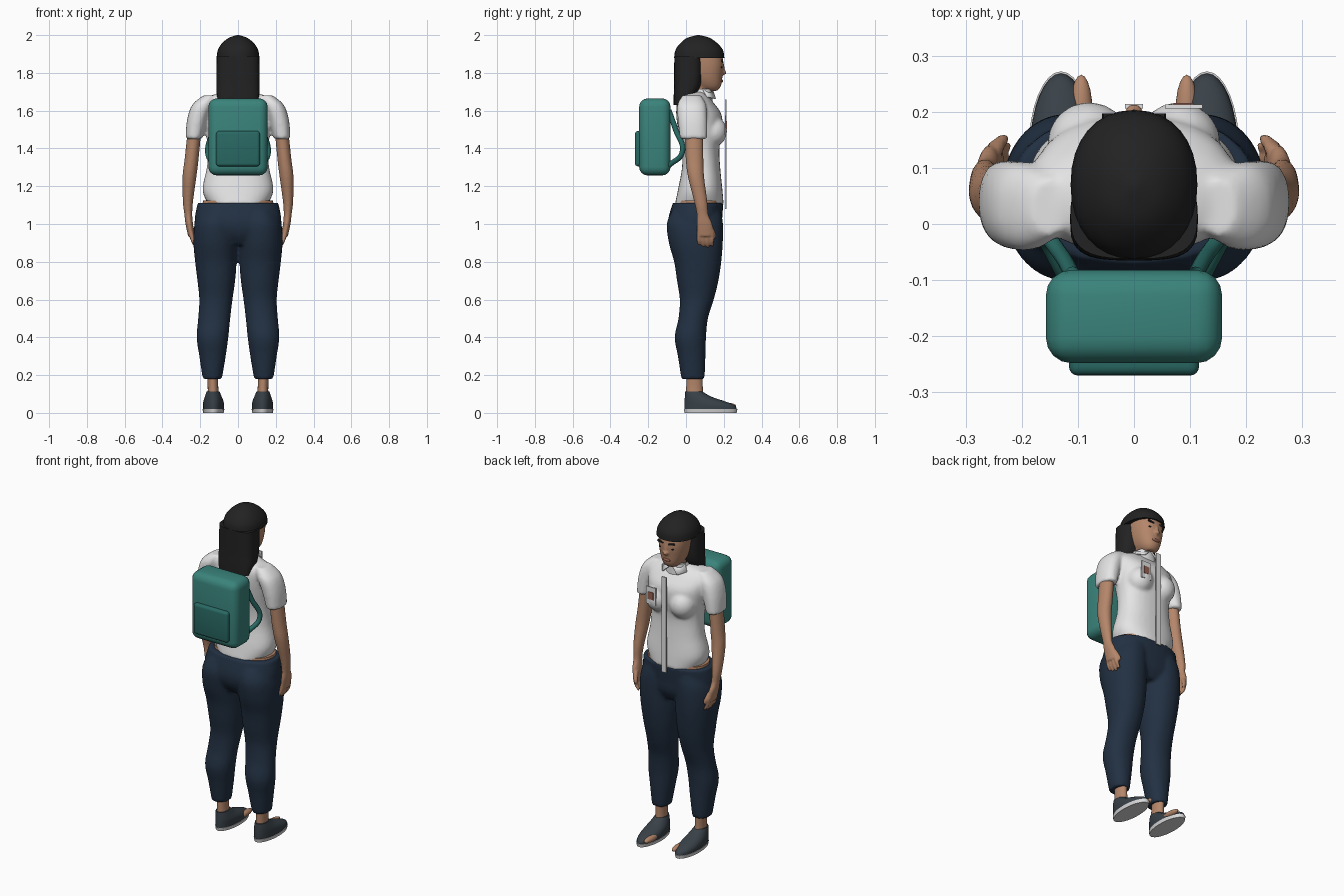
import bpy, bmesh, math
from mathutils import Matrix, Vector

default = bpy.data.objects.get("Cube")
if default:
    bpy.data.objects.remove(default, do_unlink=True)


def material(name, red, green, blue):
    mat = bpy.data.materials.new(name)
    mat.use_nodes = True
    colour = (red, green, blue, 1)
    mat.diffuse_color = colour
    mat.node_tree.nodes["Principled BSDF"].inputs["Base Color"].default_value = colour
    return mat


skin = material("skin", .46, .24, .145)
black = material("black hair", .016, .016, .016)
white = material("white cloth", .78, .78, .79)
navy = material("navy denim", .016, .03, .055)
teal = material("teal canvas", .042, .23, .2)
dark_teal = material("dark teal canvas", .022, .14, .125)
charcoal = material("charcoal canvas", .04, .053, .065)
rubber = material("white rubber", .7, .7, .7)
rose = material("rose brown", .3, .12, .085)


def spline(a, b, c, d, t):
    """Catmull-Rom blend of four ring descriptions."""
    return [q + .5 * t * (r - p + t * (2 * p - 5 * q + 4 * r - s + t * (3 * (q - r) + s - p)))
            for p, q, r, s in zip(a, b, c, d)]


def loft(bm, rings, side=1, power=2.3, count=32, steps=4, caps=True):
    """Smooth closed body through rings of (z, centre x, centre y, radius x, radius y)."""
    fine = []
    last = len(rings) - 1
    for i in range(last):
        four = [rings[max(0, min(last, i + k))] for k in (-1, 0, 1, 2)]
        fine += [spline(*four, step / steps) for step in range(steps)]
    fine.append(rings[last])
    loops = []
    for z, cx, cy, rx, ry in fine:
        loop = []
        for k in range(count):
            angle = math.tau * k / count
            c, s = math.cos(angle), math.sin(angle)
            x = math.copysign(abs(c) ** (2 / power), c) * rx
            y = math.copysign(abs(s) ** (2 / power), s) * ry
            loop.append(bm.verts.new((side * cx + x, cy + y, z)))
        loops.append(loop)
    for low, high in zip(loops, loops[1:]):
        for k in range(count):
            j = (k + 1) % count
            bm.faces.new((low[k], low[j], high[j], high[k]))
    if caps:
        bm.faces.new(loops[0][::-1])
        bm.faces.new(loops[-1])


def ball(bm, centre, radii):
    matrix = Matrix.Translation(centre) @ Matrix.Diagonal((*radii, 1))
    bmesh.ops.create_uvsphere(bm, u_segments=20, v_segments=12, radius=1, matrix=matrix)


def finish(name, bm, mat, voxel=0, angle=45):
    """Turn the bmesh into an object; voxel fuses overlapping volumes into one skin."""
    bmesh.ops.recalc_face_normals(bm, faces=bm.faces)
    mesh = bpy.data.meshes.new(name)
    bm.to_mesh(mesh)
    bm.free()
    mesh.materials.append(mat)
    obj = bpy.data.objects.new(name, mesh)
    bpy.context.scene.collection.objects.link(obj)
    bpy.ops.object.select_all(action='DESELECT')
    obj.select_set(True)
    bpy.context.view_layer.objects.active = obj
    bpy.ops.object.shade_smooth_by_angle(angle=math.radians(angle))
    if voxel:
        remesh = obj.modifiers.new("fuse", 'REMESH')
        remesh.mode = 'VOXEL'
        remesh.voxel_size = voxel
        remesh.use_smooth_shade = True
        smooth = obj.modifiers.new("soften", 'SMOOTH')
        smooth.factor = .5
        smooth.iterations = 4
    return obj


def box(name, low, high, mat, bevel=0, tilt=0):
    bm = bmesh.new()
    low, high = Vector(low), Vector(high)
    matrix = (Matrix.Translation((low + high) / 2) @ Matrix.Rotation(tilt, 4, 'Y')
              @ Matrix.Diagonal((*(high - low), 1)))
    bmesh.ops.create_cube(bm, size=1, matrix=matrix)
    if bevel:
        bmesh.ops.bevel(bm, geom=bm.edges[:], offset=bevel, segments=4,
                        profile=.5, affect='EDGES')
    return finish(name, bm, mat)


# Head, neck and nose
bm = bmesh.new()
loft(bm, [(1.705, 0, .135, .03, .03), (1.73, 0, .115, .055, .07), (1.78, 0, .1, .076, .093),
          (1.85, 0, .095, .087, .104), (1.92, 0, .08, .085, .1), (1.96, 0, .07, .06, .07)])
loft(bm, [(1.6, 0, .045, .06, .055), (1.68, 0, .06, .05, .055), (1.78, 0, .07, .052, .06)])
ball(bm, (0, .199, 1.802), (.016, .016, .013))
ball(bm, (0, .192, 1.825), (.01, .013, .03))
finish("head", bm, skin, .006)

# Face details
bm = bmesh.new()
ball(bm, (0, .187, 1.757), (.025, .009, .009))
finish("lips", bm, rose)
for side, label in ((1, "left"), (-1, "right")):
    bm = bmesh.new()
    ball(bm, (side * .036, .187, 1.83), (.014, .006, .006))
    finish(label + "_eye", bm, black)
    box(label + "_eyebrow", (side * .036 - .02, .188, 1.856), (side * .036 + .02, .197, 1.866),
        black, tilt=-side * .2)

# Hair: rounded cap with a straight fringe, and a long fall behind
bm = bmesh.new()
loft(bm, [(1.88, 0, .07, .113, .133), (1.92, 0, .07, .107, .126), (1.955, 0, .068, .086, .1),
          (1.985, 0, .066, .05, .06), (2, 0, .066, .006, .006)], power=2.2)
finish("hair_cap", bm, black)
bm = bmesh.new()
loft(bm, [(1.63, 0, -.03, .1, .035), (1.68, 0, -.007, .112, .058), (1.75, 0, .01, .114, .073),
          (1.89, 0, .014, .113, .076)], power=3)
finish("long_hair", bm, black)

# Shirt: body, bust and short sleeves fused together
bm = bmesh.new()
loft(bm, [(1.1, 0, .07, .155, .13), (1.18, 0, .075, .188, .118), (1.3, 0, .08, .165, .101),
          (1.4, 0, .077, .16, .1), (1.5, 0, .075, .172, .117), (1.58, 0, .068, .183, .12),
          (1.64, 0, .05, .185, .098), (1.68, 0, .04, .14, .075), (1.7, 0, .045, .07, .055)])
for side in (1, -1):
    ball(bm, (side * .08, .143, 1.49), (.075, .075, .08))
    loft(bm, [(1.45, .234, .04, .044, .072), (1.55, .217, .035, .053, .078),
              (1.63, .188, .03, .055, .076), (1.68, .15, .03, .035, .05)], side)
finish("shirt", bm, white, .01)

# Collar band, collar wings and front placket
bm = bmesh.new()
loft(bm, [(1.65, 0, .065, .078, .075), (1.715, 0, .07, .06, .068)], caps=False)
finish("collar_band", bm, white)
for side, label in ((1, "left"), (-1, "right")):
    bm = bmesh.new()
    corners = [(0.004, .143, 1.71), (.05, .158, 1.665), (.085, .11, 1.675), (.058, .09, 1.718)]
    face = bm.faces.new([bm.verts.new((side * x, y, z)) for x, y, z in corners])
    wing = finish(label + "_collar_wing", bm, white)
    wing.modifiers.new("thickness", 'SOLIDIFY').thickness = .006
box("shirt_placket", (-.016, .206, 1.08), (.016, .214, 1.66), white)

# Name badge with a small portrait panel
box("badge", (.055, .206, 1.47), (.122, .213, 1.575), white)
box("badge_panel", (.07, .212, 1.5), (.107, .216, 1.545), rose)

# Arms with curled fingers
for side, label in ((1, "left"), (-1, "right")):
    bm = bmesh.new()
    loft(bm, [(.935, .247, .103, .017, .043), (1, .258, .098, .02, .042),
              (1.05, .263, .088, .021, .031), (1.12, .265, .078, .027, .035),
              (1.25, .257, .053, .037, .043), (1.35, .245, .045, .037, .047),
              (1.52, .228, .04, .036, .05)], side, 2, 24)
    for k in range(4):
        y = .069 + .023 * k
        tip = .872 + .006 * abs(k - 1.5)
        loft(bm, [(tip, .222, y, .006, .006), (tip + .015, .23, y, .01, .01),
                  (.915, .24, y, .012, .011), (.96, .25, y, .012, .011)], side, 2, 12)
    loft(bm, [(.925, .228, .153, .007, .007), (.945, .235, .149, .011, .011),
              (.99, .25, .128, .014, .014)], side, 2, 12)
    finish(label + "_arm", bm, skin, .006)

# Trousers: hips and two tapering legs
bm = bmesh.new()
loft(bm, [(.89, 0, .055, .14, .1), (.95, 0, .05, .215, .135), (1.02, 0, .048, .23, .143),
          (1.112, 0, .064, .214, .134)])
for side in (1, -1):
    loft(bm, [(.18, .136, .037, .051, .062), (.3, .135, .03, .07, .073),
              (.4, .135, .023, .084, .083), (.5, .126, .038, .085, .078),
              (.6, .117, .057, .088, .09), (.7, .115, .062, .1, .11),
              (.8, .117, .062, .11, .125), (.9, .12, .052, .116, .143),
              (1, .115, .047, .115, .149), (1.07, .1, .055, .1, .13)], side, 2.1)
finish("trousers", bm, navy, .01)
bm = bmesh.new()
loft(bm, [(1.05, 0, .068, .195, .12), (1.125, 0, .07, .185, .115)])
finish("waist", bm, skin)

# Ankles, feet and slip-on shoes
for side, label in ((1, "left"), (-1, "right")):
    bm = bmesh.new()
    loft(bm, [(.06, .132, .045, .035, .05), (.12, .132, .045, .028, .044),
              (.22, .135, .045, .03, .044)], side, 2)
    ball(bm, (side * .094, .2, .037), (.02, .066, .018))
    finish(label + "_foot", bm, skin)
    bm = bmesh.new()
    loft(bm, [(.018, .13, .13, .055, .139), (.04, .13, .124, .056, .133),
              (.062, .13, .098, .053, .106), (.085, .131, .065, .045, .071),
              (.112, .132, .042, .035, .046)], side, 2)
    finish(label + "_shoe", bm, charcoal)
    bm = bmesh.new()
    loft(bm, [(0, .13, .13, .054, .138), (.02, .13, .13, .058, .142)], side, 2, steps=1)
    finish(label + "_sole", bm, rubber)

# Backpack, pocket and shoulder straps
box("backpack", (-.157, -.248, 1.257), (.157, -.082, 1.665), teal, .045)
box("backpack_pocket", (-.116, -.27, 1.305), (.116, -.22, 1.492), dark_teal, .016)
for side, label in ((1, "left"), (-1, "right")):
    curve = bpy.data.curves.new(label + "_strap", 'CURVE')
    curve.dimensions = '3D'
    curve.bevel_depth = .014
    path = curve.splines.new('BEZIER')
    points = [(.11, -.09, 1.6), (.13, -.055, 1.5), (.16, -.02, 1.38), (.125, -.09, 1.31)]
    path.bezier_points.add(len(points) - 1)
    for knot, (x, y, z) in zip(path.bezier_points, points):
        knot.co = (side * x, y, z)
        knot.handle_left_type = knot.handle_right_type = 'AUTO'
    curve.materials.append(dark_teal)
    strap = bpy.data.objects.new(label + "_strap", curve)
    bpy.context.scene.collection.objects.link(strap)
